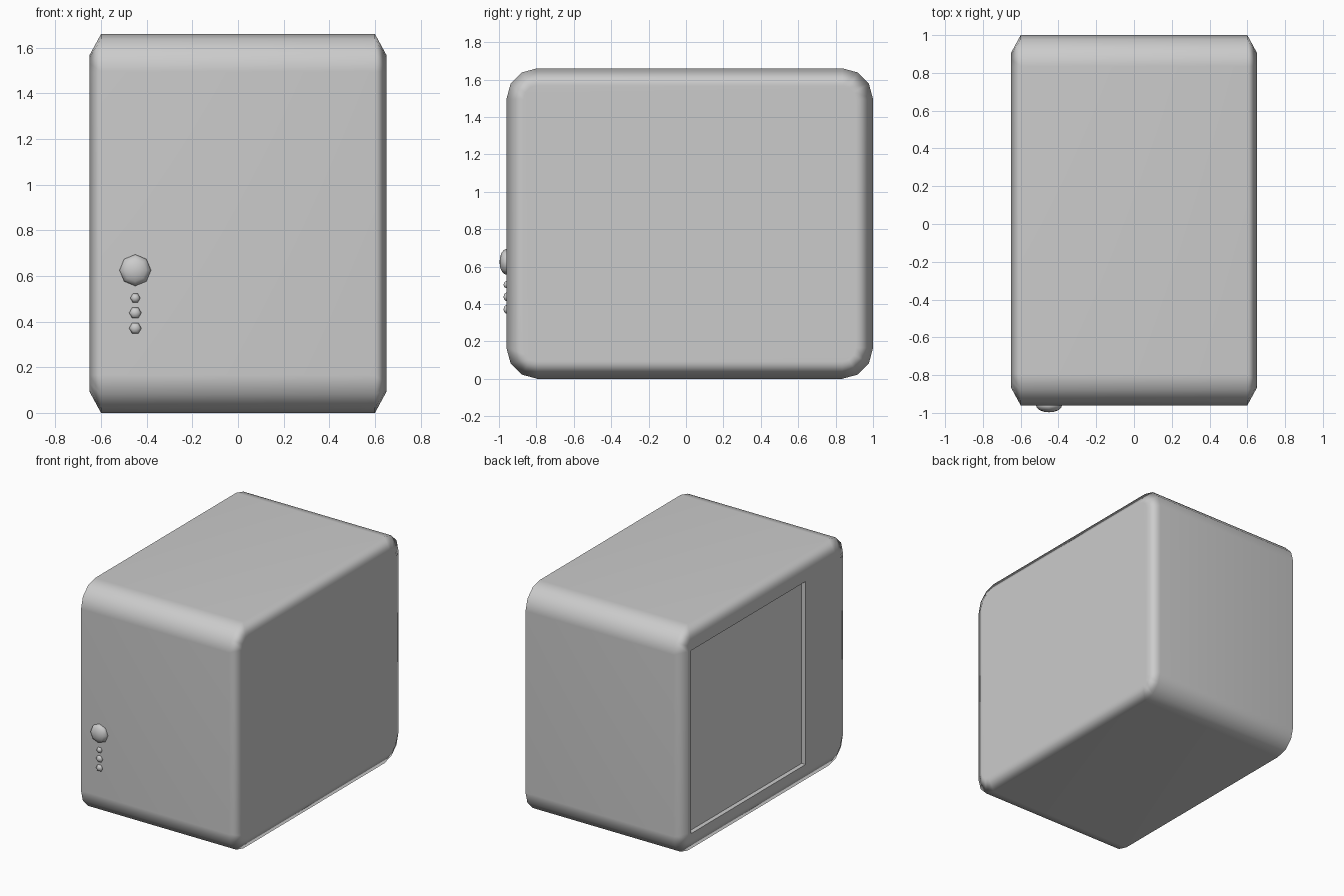
import bpy, bmesh
from math import sin, cos, pi, radians

cube = bpy.data.objects.get("Cube")
if cube:
    bpy.data.objects.remove(cube)


def material(name, value):
    mat = bpy.data.materials.new(name)
    mat.use_nodes = True
    colour = (value, value, value, 1)
    mat.diffuse_color = colour
    mat.node_tree.nodes["Principled BSDF"].inputs["Base Color"].default_value = colour
    return mat


case_grey = material("case grey", 0.6)
panel_grey = material("light panel grey", 0.7)


def make_object(name, bm, mat, smooth=None):
    bmesh.ops.recalc_face_normals(bm, faces=bm.faces[:])
    mesh = bpy.data.meshes.new(name)
    bm.to_mesh(mesh)
    bm.free()
    mesh.materials.append(mat)
    obj = bpy.data.objects.new(name, mesh)
    bpy.context.collection.objects.link(obj)
    bpy.ops.object.select_all(action='DESELECT')
    obj.select_set(True)
    bpy.context.view_layer.objects.active = obj
    if smooth:
        bpy.ops.object.shade_smooth_by_angle(angle=radians(smooth))
    return obj


def box(name, low, high, mat):
    bm = bmesh.new()
    bmesh.ops.create_cube(bm, size=1)
    for v in bm.verts:
        v.co = [a + (b - a) * (c + 0.5) for a, b, c in zip(low, high, v.co)]
    return make_object(name, bm, mat)


# Rounded outline of the case, seen from the side
BACK, FRONT, TOP, RADIUS, STEPS = 1.0, -0.96, 1.66, 0.165, 3


def outline(bm, x, inset):
    centres = [(BACK - RADIUS, TOP - RADIUS), (FRONT + RADIUS, TOP - RADIUS),
               (FRONT + RADIUS, RADIUS), (BACK - RADIUS, RADIUS)]
    r = RADIUS - inset
    ring = []
    for corner, (cy, cz) in enumerate(centres):
        for i in range(STEPS + 1):
            a = pi / 2 * (corner + i / STEPS)
            ring.append(bm.verts.new((x, cy + r * cos(a), cz + r * sin(a))))
    return ring


# Case: rounded body with chamfered sides
bm = bmesh.new()
rings = [outline(bm, x, d) for x, d in
         ((-0.65, 0.092), (-0.6, 0), (0.6, 0), (0.65, 0.092))]
for a, b in zip(rings, rings[1:]):
    for i in range(len(a)):
        j = (i + 1) % len(a)
        bm.faces.new((a[i], a[j], b[j], b[i]))
bm.faces.new(rings[0])
bm.faces.new(rings[-1])
case = make_object("case", bm, case_grey, smooth=80)

# Shallow rectangular recess in one side
FLOOR = -0.615
cutter = box("recess_cutter", (-0.8, -0.455, 0.15), (FLOOR, 0.87, 1.49), case_grey)
cutter.hide_render = True
cut = case.modifiers.new("recess", 'BOOLEAN')
cut.operation = 'DIFFERENCE'
cut.solver = 'EXACT'
cut.object = cutter
bpy.context.view_layer.objects.active = case
bpy.ops.object.modifier_apply(modifier=cut.name)
bpy.data.objects.remove(cutter)
normals = case.modifiers.new("soft corners", 'WEIGHTED_NORMAL')
normals.keep_sharp = True

# Panel lying on the recess floor
box("recess_panel", (FLOOR - 0.003, -0.455, 0.15), (FLOOR + 0.003, 0.87, 1.49), panel_grey)


# Domed button and indicator lights on the front
def dome(name, z, radius, depth, sides, rings):
    bm = bmesh.new()
    bmesh.ops.create_uvsphere(bm, u_segments=sides, v_segments=rings, radius=1)
    for v in bm.verts:
        px, py, pz = v.co
        v.co = (-0.45 + radius * py, FRONT - depth * pz, z + radius * px)
    make_object(name, bm, case_grey, smooth=80)


dome("power_button", 0.625, 0.069, 0.037, 8, 8)
for i, (z, r) in enumerate(((0.503, 0.022), (0.438, 0.027), (0.371, 0.027))):
    dome(f"indicator_light_{i + 1}", z, r, 0.016, 6, 4)
